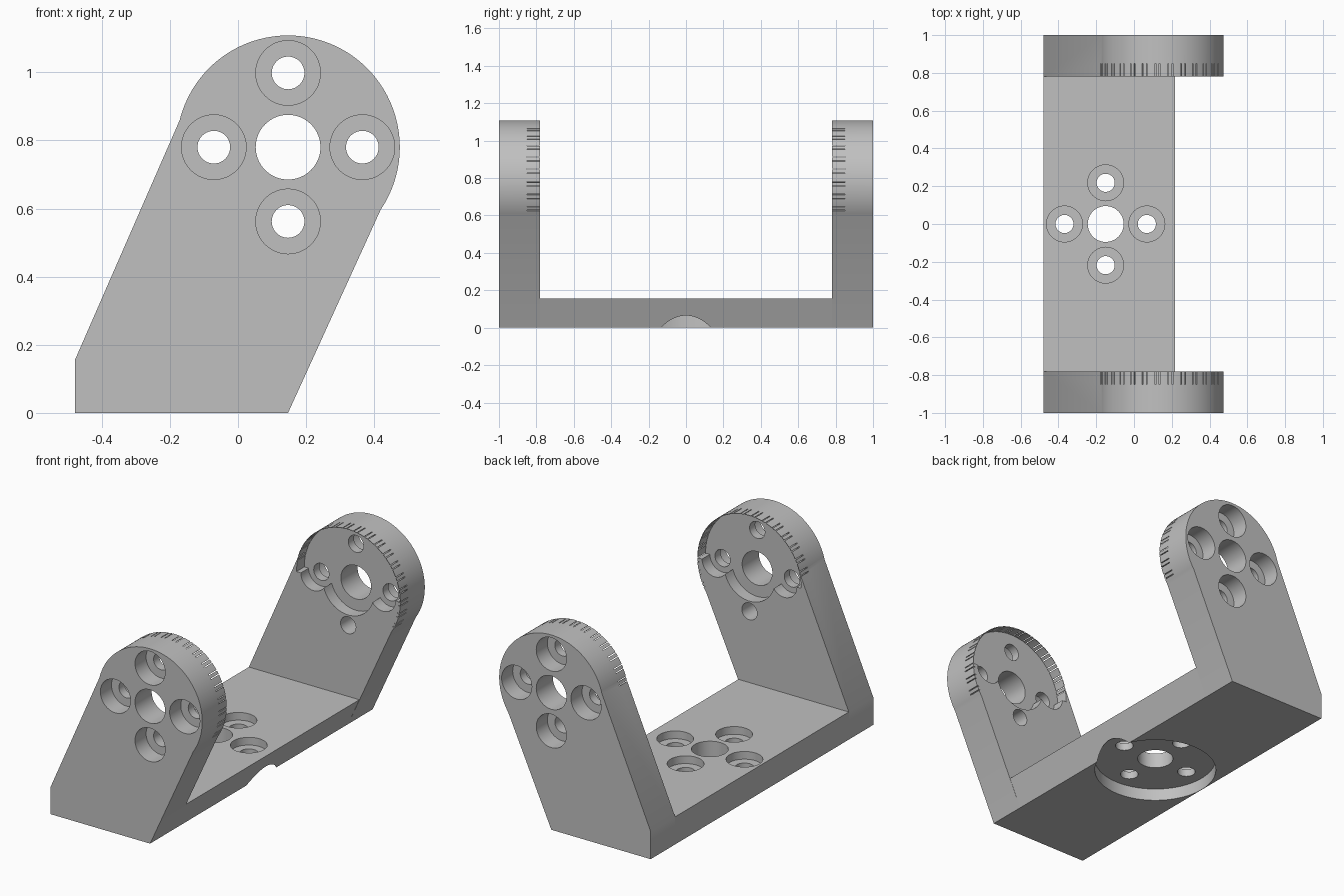
import bpy
import bmesh
from math import cos, sin, radians

if "Cube" in bpy.data.objects:
    bpy.data.objects.remove(bpy.data.objects["Cube"])

HUB = (0.147, 0.78)        # arm hub centre (x, z)
PLATE = (-0.15, 0.0)       # base hole pattern centre (x, y)
R, PITCH = 0.328, 0.218    # hub radius, screw spacing
BORE, SCREW = 0.095, 0.048
BASE_H, INNER, FLOOR = 0.157, 0.78, 0.85

grey = bpy.data.materials.new("plain_grey")
grey.use_nodes = True
grey.diffuse_color = (0.53, 0.53, 0.53, 1)
grey.node_tree.nodes["Principled BSDF"].inputs["Base Color"].default_value = grey.diffuse_color


def arc(centre, r, a=0, b=360, n=64):
    """Points on an arc; the end point is dropped for a full circle."""
    steps = n if b - a == 360 else n + 1
    angles = [radians(a + (b - a) * i / n) for i in range(steps)]
    return [(centre[0] + r * cos(t), centre[1] + r * sin(t)) for t in angles]


def prism(name, outlines, lo, hi, axis):
    """Extrude flat outlines along the y or z axis."""
    bm = bmesh.new()
    for pts in outlines:
        place = (lambda p, h: (p[0], h, p[1])) if axis == "y" else (lambda p, h: (p[0], p[1], h))
        low = [bm.verts.new(place(p, lo)) for p in pts]
        high = [bm.verts.new(place(p, hi)) for p in pts]
        bm.faces.new(low)
        bm.faces.new(high)
        for i in range(len(pts)):
            j = (i + 1) % len(pts)
            bm.faces.new((low[i], low[j], high[j], high[i]))
    bmesh.ops.recalc_face_normals(bm, faces=bm.faces)
    mesh = bpy.data.meshes.new(name)
    bm.to_mesh(mesh)
    bm.free()
    mesh.materials.append(grey)
    obj = bpy.data.objects.new(name, mesh)
    bpy.context.collection.objects.link(obj)
    return obj


def cut(obj, outlines, lo, hi, axis):
    """Subtract extruded outlines from a part."""
    cutter = prism("cutter", outlines, min(lo, hi), max(lo, hi), axis)
    cutter.hide_render = True
    mod = obj.modifiers.new("cut", "BOOLEAN")
    mod.operation, mod.solver, mod.object = "DIFFERENCE", "EXACT", cutter
    bpy.ops.object.select_all(action="DESELECT")
    bpy.context.view_layer.objects.active = obj
    obj.select_set(True)
    bpy.ops.object.modifier_apply(modifier=mod.name)
    bpy.data.objects.remove(cutter)


def smooth(obj):
    bpy.ops.object.select_all(action="DESELECT")
    bpy.context.view_layer.objects.active = obj
    obj.select_set(True)
    bpy.ops.object.shade_smooth_by_angle(angle=radians(25))


def screw_centres(centre):
    return [(centre[0] + dx * PITCH, centre[1] + dy * PITCH)
            for dx, dy in ((1, 0), (0, 1), (-1, 0), (0, -1))]


def slot(angle):
    """Thin radial slit in the rim of the hub."""
    c, s, w = cos(radians(angle)), sin(radians(angle)), 0.0025
    return [(HUB[0] + r * c - k * s, HUB[1] + r * s + k * c)
            for r, k in ((0.318, -w), (0.34, -w), (0.34, w), (0.318, w))]


def build_arm(name, side):
    outline = [(-0.478, 0), (0.147, 0)] + arc(HUB, R, -34, 166, 72) + [(-0.478, BASE_H)]
    arm = prism(name, [outline], min(side * INNER, side), max(side * INNER, side), "y")
    screws = screw_centres(HUB)
    # Horn pocket on the inner face: half disc, hub circle and two side lobes
    start, floor = side * (INNER - 0.02), side * FLOOR
    cut(arm, [arc(HUB, R - 0.003, 0, 180)], start, floor, "y")
    cut(arm, [arc(HUB, 0.16)], start, floor, "y")
    cut(arm, [arc(p, 0.08, n=40) for p in (screws[0], screws[2])], start, floor, "y")
    # Rim slits, centre hole, screw holes and counterbores
    slits = [slot(a + d) for a in range(-28, 166, 12) for d in (0, 4)]
    cut(arm, slits, start, floor, "y")
    through = [arc(HUB, BORE)] + [arc(p, SCREW, n=40) for p in screws]
    cut(arm, through, side * 0.7, side * 1.1, "y")
    cut(arm, [arc(p, BORE, n=48) for p in screws], side * 0.9, side * 1.1, "y")
    smooth(arm)


build_arm("front_arm", -1)
build_arm("back_arm", 1)

# Base bar with one sloping long side
profile = [(-0.478, 0), (0.147, 0), (0.217, BASE_H), (-0.478, BASE_H)]
base = prism("base_bar", [profile], -INNER, INNER, "y")
base_screws = screw_centres(PLATE)
cut(base, [arc(PLATE, R - 0.002, n=96)], -0.1, 0.07, "z")
cut(base, [arc(PLATE, BORE)] + [arc(p, SCREW, n=40) for p in base_screws], -0.1, 0.3, "z")
cut(base, [arc(p, BORE, n=48) for p in base_screws], 0.113, 0.3, "z")
smooth(base)
